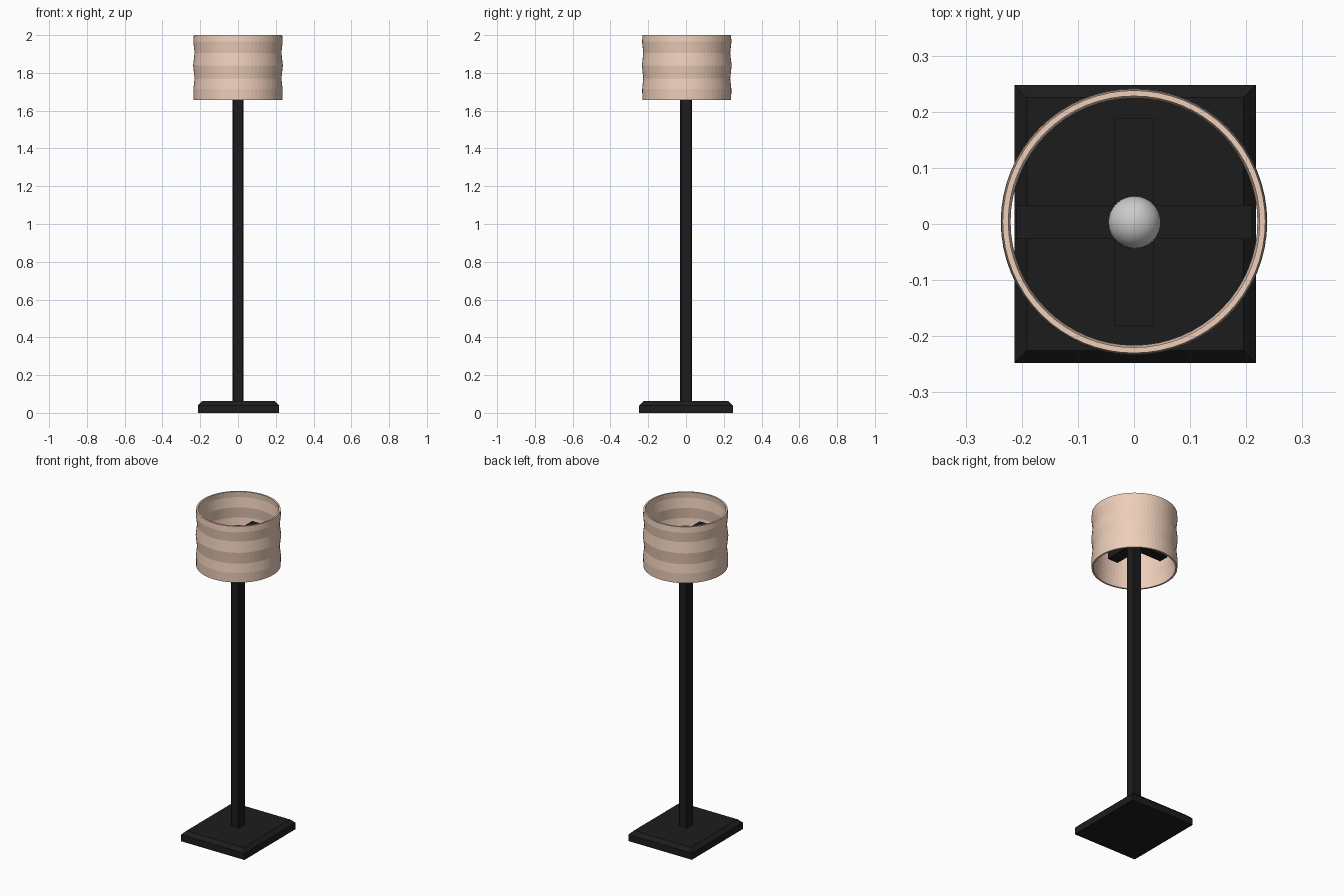
import bpy, bmesh, math

if "Cube" in bpy.data.objects:
    bpy.data.objects.remove(bpy.data.objects["Cube"])


def material(name, rgb):
    m = bpy.data.materials.new(name)
    m.diffuse_color = (*rgb, 1)
    m.use_nodes = True
    m.node_tree.nodes["Principled BSDF"].inputs["Base Color"].default_value = m.diffuse_color
    return m


BLACK = material("black_metal", (0.012, 0.012, 0.012))
PEACH = material("peach_fabric", (0.85, 0.62, 0.49))


def finish(name, bm, mat=None):
    bmesh.ops.recalc_face_normals(bm, faces=bm.faces)
    me = bpy.data.meshes.new(name)
    bm.to_mesh(me)
    bm.free()
    ob = bpy.data.objects.new(name, me)
    bpy.context.collection.objects.link(ob)
    if mat:
        me.materials.append(mat)
    return ob


def box(name, center, size, mat, chamfer=0, top_only=False):
    bm = bmesh.new()
    bmesh.ops.create_cube(bm, size=1)
    for v in bm.verts:
        v.co = [c + a * s for c, a, s in zip(center, v.co, size)]
    if chamfer:
        if top_only:
            edges = [e for e in bm.edges if all(v.co.z > center[2] for v in e.verts)]
        else:  # vertical edges
            edges = [e for e in bm.edges
                     if abs(e.verts[0].co.z - e.verts[1].co.z) > size[2] / 2]
        bmesh.ops.bevel(bm, geom=edges, offset=chamfer, segments=1, affect='EDGES')
    return finish(name, bm, mat)


def lathe(name, profile, segments, center, mat, closed=False):
    bm = bmesh.new()
    verts = [bm.verts.new((r + center[0], center[1], z)) for r, z in profile]
    pairs = list(zip(verts, verts[1:])) + ([(verts[-1], verts[0])] if closed else [])
    edges = [bm.edges.new(p) for p in pairs]
    bmesh.ops.spin(bm, geom=verts + edges, cent=(*center, 0), axis=(0, 0, 1),
                   angle=2 * math.pi, steps=segments, use_merge=True)
    bmesh.ops.remove_doubles(bm, verts=bm.verts, dist=1e-5)
    return finish(name, bm, mat)


# Chamfered foot plate and square post
box("base", (0.002, 0, 0.031), (0.43, 0.495, 0.062), BLACK, 0.022, True)
box("post", (0, 0.001, 0.92), (0.058, 0.063, 1.75), BLACK, 0.006)

# Crossed bars carrying the shade
box("cross_bar_x", (0, 0.003, 1.805), (0.42, 0.06, 0.025), BLACK)
box("cross_bar_y", (0, 0.003, 1.815), (0.07, 0.37, 0.06), BLACK)

# Bulb
bm = bmesh.new()
bmesh.ops.create_uvsphere(bm, u_segments=32, v_segments=16, radius=0.047)
bmesh.ops.translate(bm, verts=bm.verts, vec=(0.001, 0.003, 1.85))
bulb = finish("bulb", bm)
bulb.data.shade_smooth()

# Rippled drum shade with a thin wall
outer = [(0.234, 2.0), (0.2365, 1.965), (0.230, 1.905), (0.2375, 1.84),
         (0.230, 1.77), (0.236, 1.715), (0.235, 1.656)]
inner = [(r - 0.01, z) for r, z in reversed(outer)]
lathe("shade", outer + inner, 64, (0, 0.004), PEACH, closed=True)
